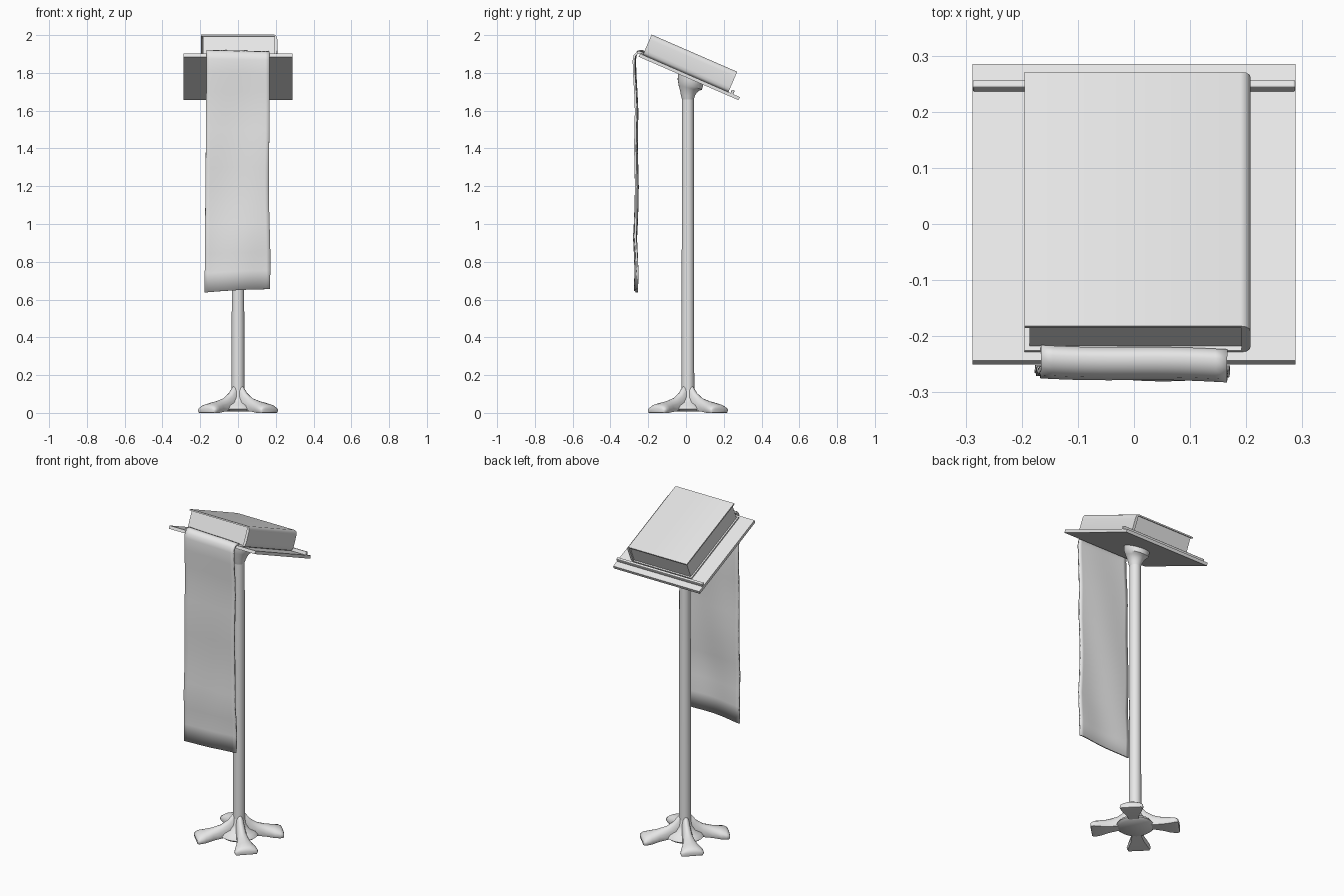
import bpy, bmesh
from math import sin, cos, pi, radians
from mathutils import Matrix, Vector

if "Cube" in bpy.data.objects:
    bpy.data.objects.remove(bpy.data.objects["Cube"], do_unlink=True)

grey = bpy.data.materials.new("plain grey")
grey.use_nodes = True
COLOUR = (0.8, 0.8, 0.8, 1)
grey.diffuse_color = COLOUR
grey.node_tree.nodes["Principled BSDF"].inputs["Base Color"].default_value = COLOUR

POLE_Y = 0.01
# Frame of the sloping desk: local y runs down the slope, local z is its normal
DESK = Matrix.Translation((0, 0.021, 1.787)) @ Matrix.Rotation(radians(-23.5), 4, 'X')


def finish(name, bm, matrix=None, smooth=None, bevel=0):
    bmesh.ops.recalc_face_normals(bm, faces=bm.faces)
    mesh = bpy.data.meshes.new(name)
    bm.to_mesh(mesh)
    bm.free()
    mesh.materials.append(grey)
    ob = bpy.data.objects.new(name, mesh)
    bpy.context.collection.objects.link(ob)
    if matrix:
        ob.matrix_world = matrix
    if bevel:
        mod = ob.modifiers.new("bevel", 'BEVEL')
        mod.width, mod.segments = bevel, 2
    if smooth:
        bpy.ops.object.select_all(action='DESELECT')
        ob.select_set(True)
        bpy.context.view_layer.objects.active = ob
        bpy.ops.object.shade_smooth_by_angle(angle=radians(smooth))
    return ob


def box(name, low, high, matrix=None, bevel=0):
    bm = bmesh.new()
    bmesh.ops.create_cube(bm, size=1)
    for v in bm.verts:
        v.co = [a + (b - a) * (c + 0.5) for a, b, c in zip(low, high, v.co)]
    return finish(name, bm, matrix, bevel=bevel)


def loft(bm, rings):
    loops = [[bm.verts.new(p) for p in ring] for ring in rings]
    n = len(loops[0])
    for a, b in zip(loops, loops[1:]):
        for i in range(n):
            j = (i + 1) % n
            bm.faces.new((a[i], a[j], b[j], b[i]))
    bm.faces.new(loops[0])
    bm.faces.new(loops[-1])


def circle(radius, y, z, tilt=0, sides=24):
    m = Matrix.Translation((0, y, z)) @ Matrix.Rotation(radians(tilt), 4, 'X')
    return [m @ Vector((radius * cos(2 * pi * i / sides), radius * sin(2 * pi * i / sides), 0))
            for i in range(sides)]


# Pole
bm = bmesh.new()
loft(bm, [circle(0.034, POLE_Y, 0.03), circle(0.031, POLE_Y, 1.7)])
finish("pole", bm, smooth=40)

# Flared bracket that turns from the pole to the slope of the desk
bm = bmesh.new()
loft(bm, [circle(r, y, z, t) for r, y, z, t in [
    (0.031, 0.01, 1.66, 0), (0.037, 0.01, 1.68, -3), (0.044, 0.012, 1.7, -8),
    (0.056, 0.015, 1.72, -15), (0.07, 0.02, 1.738, -23.5), (0.073, 0.025, 1.768, -23.5)]])
finish("desk_bracket", bm, smooth=40)

# Low hub joining the feet
bm = bmesh.new()
loft(bm, [circle(r, POLE_Y, z) for r, z in [
    (0.09, 0.008), (0.105, 0.02), (0.09, 0.04), (0.06, 0.055), (0.042, 0.085), (0.034, 0.12)]])
finish("base_hub", bm, smooth=60)

# Four splayed feet on the diagonals: distance, half width, top, bottom
FOOT = [(0.0, 0.026, 0.145, 0.02), (0.035, 0.026, 0.14, 0.02), (0.06, 0.028, 0.108, 0.015),
        (0.1, 0.03, 0.08, 0.01), (0.15, 0.04, 0.064, 0.005), (0.195, 0.057, 0.054, 0),
        (0.225, 0.066, 0.046, 0), (0.24, 0.064, 0.036, 0), (0.245, 0.06, 0.02, 0.002)]
for k, label in enumerate(("back_left", "back_right", "front_right", "front_left")):
    bm = bmesh.new()
    rings = []
    for r, w, top, low in FOOT:
        arch = [(w * cos(pi * i / 8), low + 0.012 + (top - low - 0.012) * sin(pi * i / 8) ** 0.8)
                for i in range(9)]
        arch += [(-w * 0.9, low), (w * 0.9, low)]
        rings.append([(r - 0.12 * max(0, abs(x) - 0.02), x, z) for x, z in arch])
    loft(bm, rings)
    turn = Matrix.Translation((0, POLE_Y, 0)) @ Matrix.Rotation(pi / 4 + k * pi / 2, 4, 'Z')
    finish("foot_" + label, bm, turn, smooth=50)

# Sloping desk board with its lip
box("desk_board", (-0.288, -0.288, -0.018), (0.288, 0.288, 0), DESK)
box("desk_lip", (-0.288, 0.234, -0.002), (0.288, 0.25, 0.02), DESK, bevel=0.004)

# Book: wrapped cover with rounded spine, and an inset page block
half = [(-0.195, 0.008), (-0.195, 0), (0.19, 0), (0.2, 0.004), (0.206, 0.013), (0.208, 0.028)]
inner = [(0.192, 0.109), (0.192, 0.008)]
outline = half + [(x, 0.117 - z) for x, z in reversed(half)] + inner
bm = bmesh.new()
loft(bm, [[(x, u, z) for x, z in outline] for u in (-0.272, 0.222)])
finish("book_cover", bm, DESK, smooth=35)
box("book_pages", (-0.186, -0.263, 0.006), (0.196, 0.213, 0.111), DESK)

# Cloth hanging over the front edge of the desk
PATH = [(-0.222, 1.905), (-0.238, 1.913), (-0.254, 1.91), (-0.268, 1.895), (-0.273, 1.87),
        (-0.271, 1.8), (-0.264, 1.7), (-0.26, 1.6), (-0.262, 1.5), (-0.264, 1.4), (-0.262, 1.3),
        (-0.26, 1.2), (-0.262, 1.1), (-0.266, 1.0), (-0.27, 0.93), (-0.266, 0.85),
        (-0.262, 0.75), (-0.265, 0.65)]
COLUMNS = 16
bm = bmesh.new()
rows = []
for y, z in PATH:
    drop = (1.91 - z) / 1.27
    row = []
    for i in range(COLUMNS + 1):
        s = 2 * i / COLUMNS - 1
        edge = 0.166 + 0.006 * drop * sin(drop * 9) * (s > 0) + 0.011 * drop * (s < 0)
        ripple = 0.004 * sin(3 * s + 5 * drop) * (0.4 + drop) - 0.004 * s * (1 - drop)
        sway = (0.009 * s - 0.004 * s * s) * drop - 0.004 * s * (1 - drop)
        row.append(bm.verts.new((s * edge, y + ripple, z + sway)))
    rows.append(row)
for a, b in zip(rows, rows[1:]):
    for i in range(COLUMNS):
        bm.faces.new((a[i], a[i + 1], b[i + 1], b[i]))
cloth = finish("hanging_cloth", bm, smooth=60)
solid = cloth.modifiers.new("thickness", 'SOLIDIFY')
solid.thickness, solid.offset = 0.011, 0
